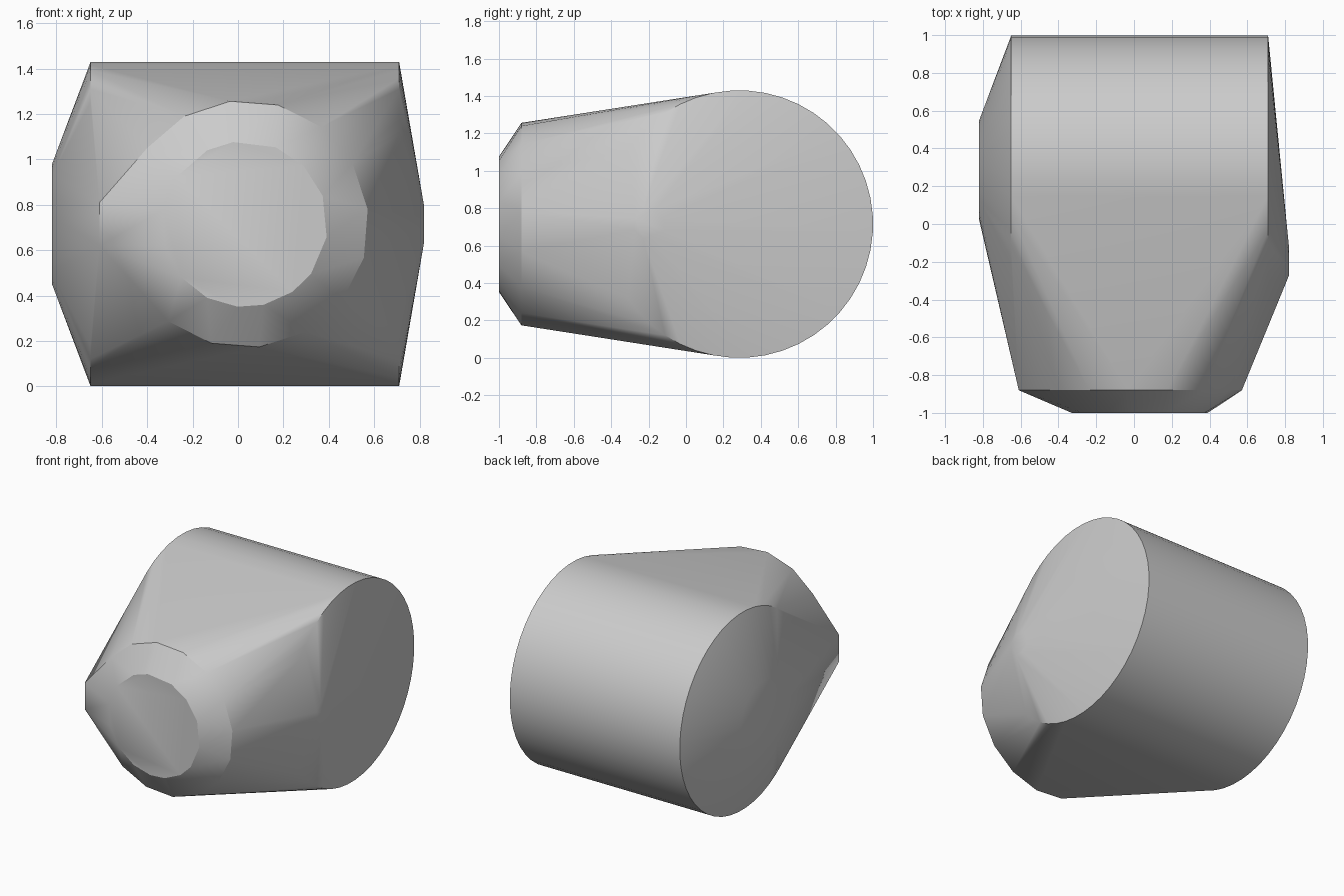
import bpy, bmesh
from math import cos, sin, radians, tau

if "Cube" in bpy.data.objects:
    bpy.data.objects.remove(bpy.data.objects["Cube"])

MID_Z = 0.715


def ring(count, radius, phase=0):
    """Points of a regular polygon around the origin."""
    return [(radius * cos(tau * i / count + phase), radius * sin(tau * i / count + phase))
            for i in range(count)]


# one plain grey material
grey = bpy.data.materials.new("plain grey")
grey.use_nodes = True
colour = (0.6, 0.6, 0.6, 1)
grey.diffuse_color = colour
grey.node_tree.nodes["Principled BSDF"].inputs["Base Color"].default_value = colour

points = []

# barrel lying along x, with a raised disc on one end and a small nub on the other
for x, y, radius, count in ((-0.65, 0.285, 0.715, 48), (0.71, 0.285, 0.715, 48),
                            (-0.82, 0.285, 0.265, 24), (0.82, -0.195, 0.085, 8)):
    points += [(x, y + a, MID_Z + b) for a, b in ring(count, radius, tau / count / 2)]

# front collar with a pointed side
points += [(0.03 + a, -0.88, MID_Z + b) for a, b in ring(16, 0.545, radians(6.8))]
points += [(-0.61, -0.88, MID_Z + b) for b in (-0.095, 0.095)]

# flat front face
for angle in (20, 45, 68, 98, 117, 145, 170, 195, 220, 243, 265, 283, 305, 323, 351):
    t = radians(angle)
    points.append((0.03 + 0.365 * cos(t), -1, MID_Z + 0.365 * sin(t)))

# wrap the rings in one tight convex skin
bm = bmesh.new()
for p in points:
    bm.verts.new(p)
hull = bmesh.ops.convex_hull(bm, input=bm.verts)
loose = {g for g in hull["geom_interior"] + hull["geom_unused"]
         if isinstance(g, bmesh.types.BMVert)}
bmesh.ops.delete(bm, geom=list(loose), context="VERTS")
bmesh.ops.dissolve_limit(bm, angle_limit=radians(0.5), verts=bm.verts, edges=bm.edges)
bmesh.ops.recalc_face_normals(bm, faces=bm.faces)
mesh = bpy.data.meshes.new("body")
bm.to_mesh(mesh)
bm.free()
mesh.materials.append(grey)
body = bpy.data.objects.new("body", mesh)
bpy.context.collection.objects.link(body)

# soft shading with sharp rims
bpy.ops.object.select_all(action="DESELECT")
body.select_set(True)
bpy.context.view_layer.objects.active = body
bpy.ops.object.shade_smooth_by_angle(angle=radians(30))
